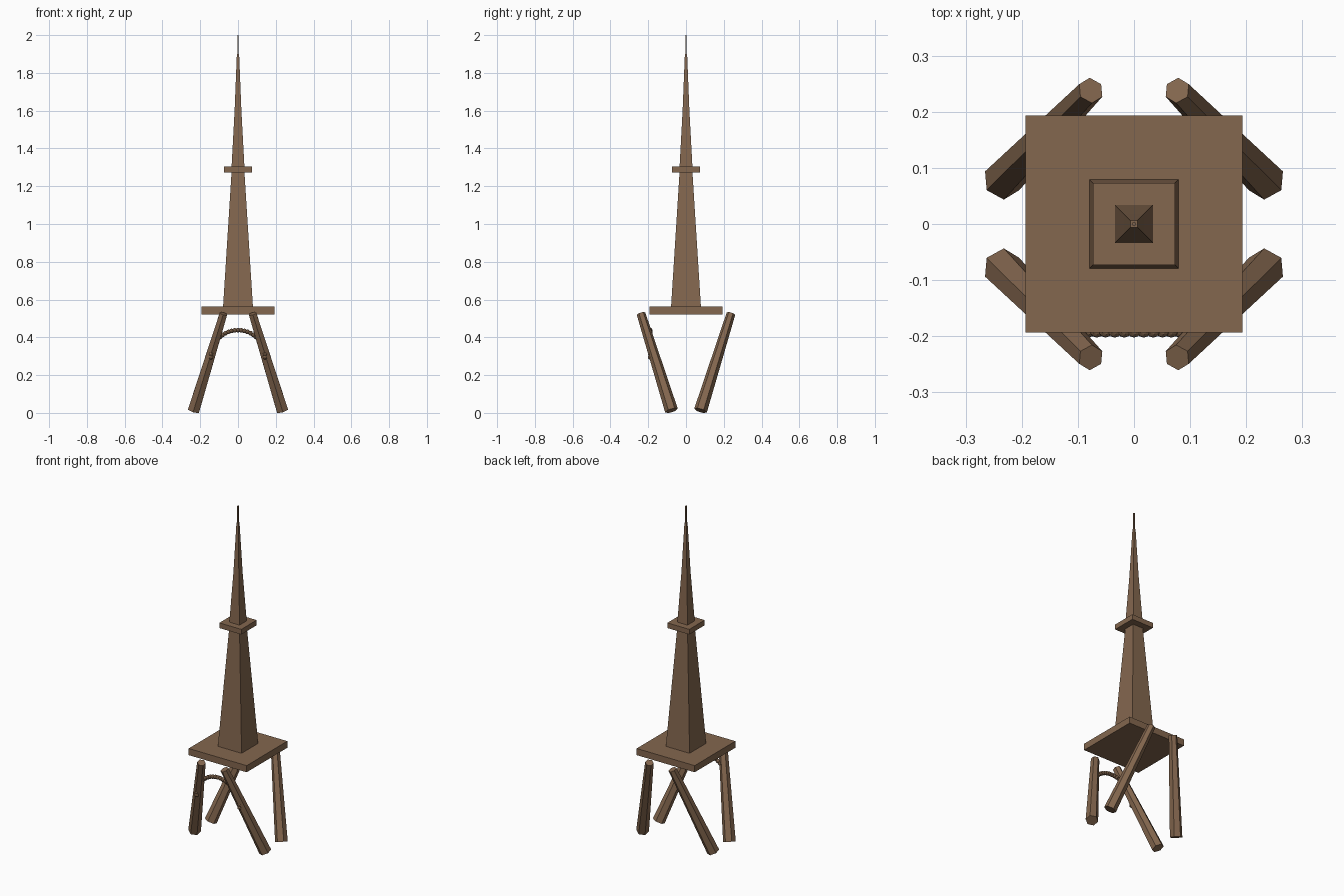
import bpy
import bmesh
import math
from mathutils import Matrix, Vector

default = bpy.data.objects.get("Cube")
if default:
    bpy.data.objects.remove(default)

wood = bpy.data.materials.new("brown_wood")
wood.use_nodes = True
colour = (0.23, 0.135, 0.077, 1)
wood.diffuse_color = colour
wood.node_tree.nodes["Principled BSDF"].inputs["Base Color"].default_value = colour


def finish(name, bm):
    bmesh.ops.recalc_face_normals(bm, faces=bm.faces)
    mesh = bpy.data.meshes.new(name)
    bm.to_mesh(mesh)
    bm.free()
    mesh.materials.append(wood)
    obj = bpy.data.objects.new(name, mesh)
    bpy.context.collection.objects.link(obj)
    return obj


def loft(bm, rings):
    """Skin a list of equal-sized point rings and cap both ends."""
    loops = [[bm.verts.new(p) for p in ring] for ring in rings]
    n = len(loops[0])
    for a, b in zip(loops, loops[1:]):
        for i in range(n):
            j = (i + 1) % n
            bm.faces.new((a[i], a[j], b[j], b[i]))
    bm.faces.new(loops[0][::-1])
    bm.faces.new(loops[-1])


def square_tower(name, profile):
    """Square stack from (half width, height) pairs."""
    bm = bmesh.new()
    loft(bm, [[(-w, -w, z), (w, -w, z), (w, w, z), (-w, w, z)] for w, z in profile])
    return finish(name, bm)


# Square decks and tapering tower
square_tower("base_platform", [(0.193, 0.522), (0.193, 0.562)])
square_tower("lower_tower", [(0.079, 0.562), (0.034, 1.275)])
square_tower("upper_platform", [(0.073, 1.273), (0.073, 1.304)])
square_tower("spire", [(0.034, 1.304), (0.018, 1.6), (0.006, 1.9)])
square_tower("needle", [(0.003, 1.89), (0.003, 2.0)])


# Splayed six-sided legs, one per corner
def leg(name, sx, sy):
    foot = Vector((0.235 * sx, 0.077 * sy, 0.0125))
    head = Vector((0.077 * sx, 0.238 * sy, 0.525))
    axis = (head - foot).normalized()
    u = Vector((0, 1, 0))
    u = (u - axis * u.dot(axis)).normalized()
    v = axis.cross(u)
    rings = []
    for centre, r in ((foot, 0.035), (head, 0.0235)):
        angles = [math.tau * i / 6 for i in range(6)]
        rings.append([centre + (u * math.cos(a) + v * math.sin(a)) * r for a in angles])
    bm = bmesh.new()
    loft(bm, rings)
    finish(name, bm)


for sy, end in ((-1, "front"), (1, "back")):
    for sx, side in ((-1, "right"), (1, "left")):
        leg(f"{end}_{side}_leg", sx, sy)

# Beaded rope arch between the front legs
bm = bmesh.new()
beads = 27
for i in range(beads):
    a = math.pi * i / (beads - 1)
    spot = Vector((0.143 * math.cos(a), -0.19, 0.295 + 0.143 * math.sin(a)))
    bmesh.ops.create_icosphere(bm, subdivisions=2, radius=0.0125,
                               matrix=Matrix.Translation(spot))
finish("front_rope_arch", bm)
